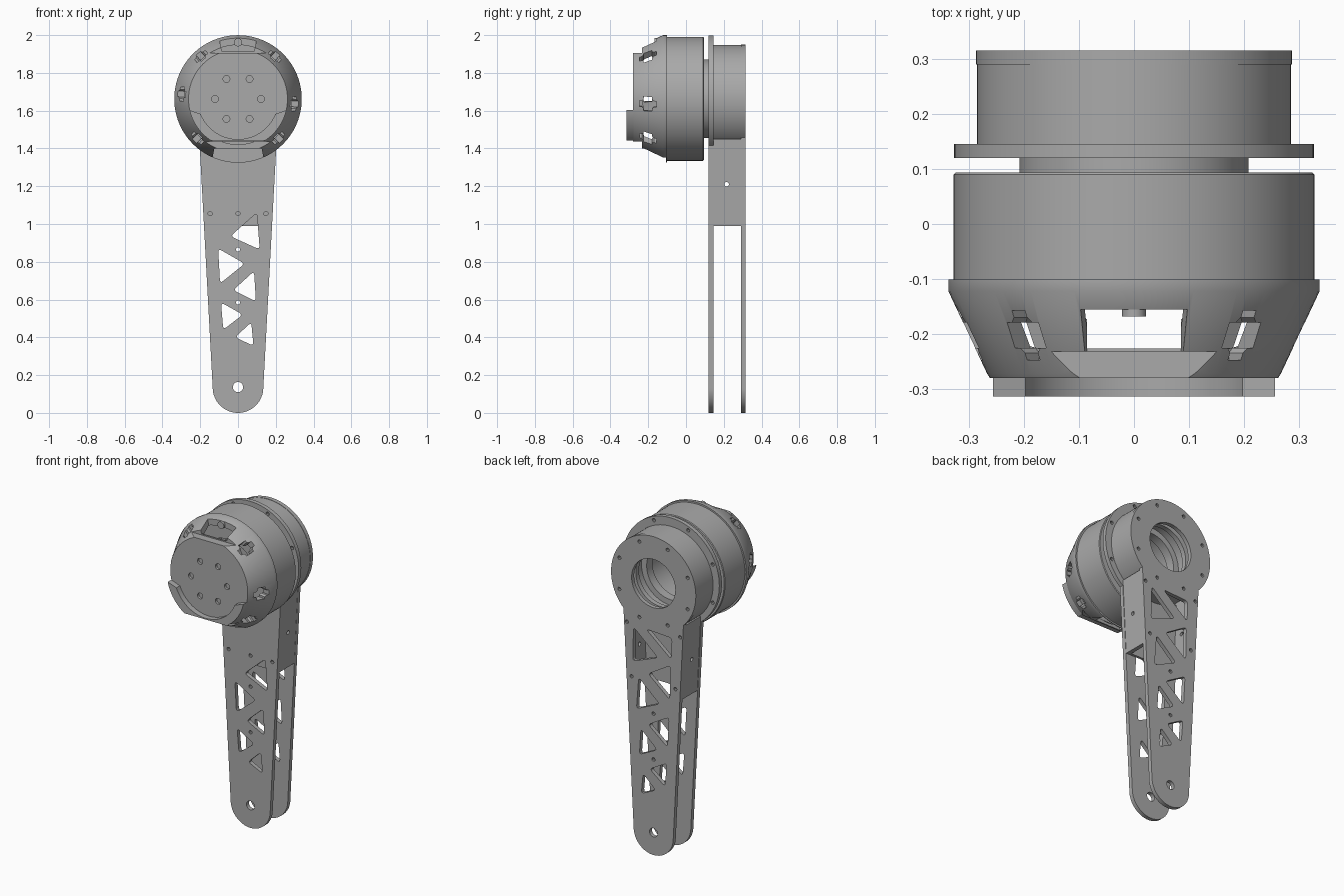
import bpy, bmesh
from math import sin, cos, acos, radians, degrees, pi
from mathutils import Vector, Matrix

if "Cube" in bpy.data.objects:
    bpy.data.objects.remove(bpy.data.objects["Cube"])

HUB = 1.662          # height of the motor axis
parts = []

grey = bpy.data.materials.new("satin_grey")
grey.use_nodes = True
grey.diffuse_color = (0.4, 0.4, 0.4, 1)
grey.node_tree.nodes["Principled BSDF"].inputs["Base Color"].default_value = (0.4, 0.4, 0.4, 1)


def finish(name, bm):
    bmesh.ops.remove_doubles(bm, verts=bm.verts, dist=1e-5)
    bmesh.ops.recalc_face_normals(bm, faces=bm.faces)
    me = bpy.data.meshes.new(name)
    bm.to_mesh(me)
    bm.free()
    me.materials.append(grey)
    ob = bpy.data.objects.new(name, me)
    bpy.context.collection.objects.link(ob)
    parts.append(ob)
    return ob


def arc(x, z, r, a, b, n=48):
    return [(x + r * cos(radians(a + (b - a) * i / n)),
             z + r * sin(radians(a + (b - a) * i / n))) for i in range(n + 1)]


def circle(x, z, r, n=16):
    return arc(x, z, r, 0, 360, n)[:-1]


def rounded(corners, d=0.022):
    """Polygon with each corner softened by a small curve."""
    out, n = [], len(corners)
    for i in range(n):
        c = Vector(corners[i])
        p = c + (Vector(corners[i - 1]) - c).normalized() * d
        q = c + (Vector(corners[(i + 1) % n]) - c).normalized() * d
        for k in range(5):
            t = k / 4
            out.append(tuple(p * (1 - t) ** 2 + c * 2 * t * (1 - t) + q * t * t))
    return out


def slab(name, y0, y1, loops):
    """Flat part in the x-z plane; loops after the first are holes."""
    cu = bpy.data.curves.new(name, 'CURVE')
    cu.dimensions, cu.fill_mode, cu.extrude = '2D', 'BOTH', (y1 - y0) / 2
    for pts in loops:
        sp = cu.splines.new('POLY')
        sp.points.add(len(pts) - 1)
        for p, (x, z) in zip(sp.points, pts):
            p.co = (x, z, 0, 1)
        sp.use_cyclic_u = True
    tmp = bpy.data.objects.new("outline", cu)
    bpy.context.collection.objects.link(tmp)
    bpy.context.view_layer.update()
    me = bpy.data.meshes.new_from_object(tmp.evaluated_get(bpy.context.evaluated_depsgraph_get()))
    bpy.data.objects.remove(tmp)
    bm = bmesh.new()
    bm.from_mesh(me)
    bpy.data.meshes.remove(me)
    bm.transform(Matrix.Translation((0, (y0 + y1) / 2, 0)) @ Matrix.Rotation(pi / 2, 4, 'X'))
    return finish(name, bm)


def lathe(name, profile, steps=96):
    """Closed (radius, y) profile turned about the motor axis."""
    bm = bmesh.new()
    vs = [bm.verts.new((r, y, HUB)) for r, y in profile]
    es = [bm.edges.new((vs[i - 1], vs[i])) for i in range(len(vs)) if
          profile[i - 1][0] + profile[i][0] > 0]
    bmesh.ops.spin(bm, geom=vs + es, cent=(0, 0, HUB), axis=(0, 1, 0),
                   angle=2 * pi, steps=steps, use_merge=False)
    return finish(name, bm)


def rod(name, loc, r, depth, axis):
    bm = bmesh.new()
    bmesh.ops.create_cone(bm, cap_ends=True, segments=16, radius1=r, radius2=r, depth=depth)
    bm.transform(Matrix.Translation(loc) @ Matrix.Rotation(pi / 2, 4, axis))
    return finish(name, bm)


def slot(angle):
    """Rounded radial block for a side vent."""
    bm = bmesh.new()
    bmesh.ops.create_cube(bm, size=1)
    bm.transform(Matrix.Diagonal((0.2, 0.09, 0.075, 1)))
    edges = [e for e in bm.edges if abs(e.verts[0].co.x - e.verts[1].co.x) > 0.1]
    bmesh.ops.bevel(bm, geom=edges, offset=0.022, segments=3, affect='EDGES')
    bm.transform(Matrix.Translation((0, -0.202, HUB)) @ Matrix.Rotation(-radians(angle), 4, 'Y')
                 @ Matrix.Translation((0.345, 0, 0)))
    return finish("vent_cutter", bm)


def cut(ob, cutters):
    for c in cutters:
        m = ob.modifiers.new("cut", 'BOOLEAN')
        m.operation, m.solver, m.object = 'DIFFERENCE', 'EXACT', c
    bpy.context.view_layer.update()
    me = bpy.data.meshes.new_from_object(ob.evaluated_get(bpy.context.evaluated_depsgraph_get()))
    ob.modifiers.clear()
    ob.data = me
    for c in cutters:
        parts.remove(c)
        bpy.data.objects.remove(c)


# Leg plates: round head, tapering shank, round foot
def outline(head_z, r):
    a = degrees(acos(0.203 / r))
    return arc(0, head_z, r, -a, 180 + a, 72) + arc(0, 0.134, 0.134, 180, 360, 32)


def head_bolts(z, r, n=8):
    return [circle(r * cos(2 * pi * (i + .5) / n), z + r * sin(2 * pi * (i + .5) / n), 0.011, 10)
            for i in range(n)]


web = [[(.1, 1.06), (.115, .865), (-.04, .935)], [(-.105, .87), (-.095, .685), (.035, .79)],
       [(.085, .75), (.095, .59), (-.025, .65)], [(-.09, .585), (-.078, .44), (.025, .52)],
       [(.07, .48), (.082, .355), (-.015, .40)]]
extra = [[(-.115, 1.19), (-.11, .98), (.035, 1.1)], [(.135, 1.36), (.14, 1.15), (-.03, 1.215)],
         [(-.125, 1.36), (-.12, 1.23), (.05, 1.37)]]
holes = [circle(0, 0.137, 0.027, 24)] + [circle(x, z, 0.011, 10) for x, z in
         ((-.148, 1.055), (.148, 1.055), (0, .865), (0, .585))]
triangles = [rounded(t) for t in web]

slab("front_leg_plate", 0.12, 0.145, [outline(1.672, 0.327), circle(0, HUB, 0.165, 64),
     circle(0, 1.055, 0.011, 10)] + holes + triangles + head_bolts(1.672, 0.305))
slab("back_leg_plate", 0.29, 0.315, [outline(HUB, 0.287), circle(0, HUB, 0.148, 64)]
     + holes + triangles + [rounded(t) for t in extra] + head_bolts(HUB, 0.25)
     + [circle(s * 0.18, 1.38, 0.011, 10) for s in (-1, 1)])

# Spacer between the plates: two side walls and a thin web
for s, side in ((-1, "right"), (1, "left")):
    wall = slab(side + "_spacer_wall", 0.145, 0.29,
                [[(s * .178, .99), (s * .201, 1.45), (s * .176, 1.45), (s * .153, .99)]])
    cut(wall, [rod("hole_cutter", (s * 0.178, 0.215, 1.21), 0.012, 0.2, 'Y')])
slab("spacer_web", 0.145, 0.16, [[(-.17, .99), (.17, .99), (.19, 1.42), (-.19, 1.42)]])

# Drum, neck and motor body, all hollow
lathe("rear_drum", [(.285, .145), (.285, .29), (.2, .29), (.2, .145)])
lathe("bearing_lip", [(.2, .22), (.2, .25), (.165, .25), (.165, .22)])
lathe("neck_ring", [(.208, .09), (.208, .122), (.165, .122), (.165, .09)])
lathe("motor_body", [(.328, -.102), (.328, .09), (.324, .094), (.19, .094), (.19, -.102)])

# Conical cap with front face
cap = lathe("motor_cap", [(.3375, -.101), (.3375, -.122), (.267, -.272), (.262, -.28), (0, -.28),
                          (0, -.25), (.232, -.25), (.3, -.13), (.3, -.101)])


def box(x0, x1, z0, z1, y0, y1):
    """Block whose half width changes from x0 at z0 to x1 at z1."""
    return slab("notch_cutter", y0, y1, [[(-x0, z0), (x0, z0), (x1, z1), (-x1, z1)]])


cutters = [box(.5, .5, 1.905, 2.1, -.4, -.232), box(.5, .5, 1.2, 1.437, -.4, -.234),
           box(.085, .125, 1.912, 2.1, -.35, -.155), box(.165, .125, 1.2, 1.4, -.35, -.106),
           box(.085, .085, 1.2, 2.1, -.226, -.157)]
cutters += [slot(a) for a in (49, 131, 175, 224, 316, -5)]
cutters += [rod("bolt_cutter", (.122 * cos(i * pi / 3), -.28, HUB + .122 * sin(i * pi / 3)),
                0.018, 0.03, 'X') for i in range(6)]
cut(cap, cutters)
rod("cap_screw", (0, -.158, 1.962), 0.022, 0.02, 'X')

# Raised crescent guard at the bottom of the face
slab("face_guard", -.314, -.272, [arc(0, HUB, .263, 193, 237, 16) + arc(0, HUB, .263, 303, 347, 16)
                                  + arc(0, HUB, .213, 338, 202, 40)])

# Smooth round surfaces, keep edges crisp
bpy.ops.object.select_all(action='DESELECT')
for ob in parts:
    ob.select_set(True)
bpy.context.view_layer.objects.active = cap
bpy.ops.object.shade_smooth_by_angle(angle=radians(30))
